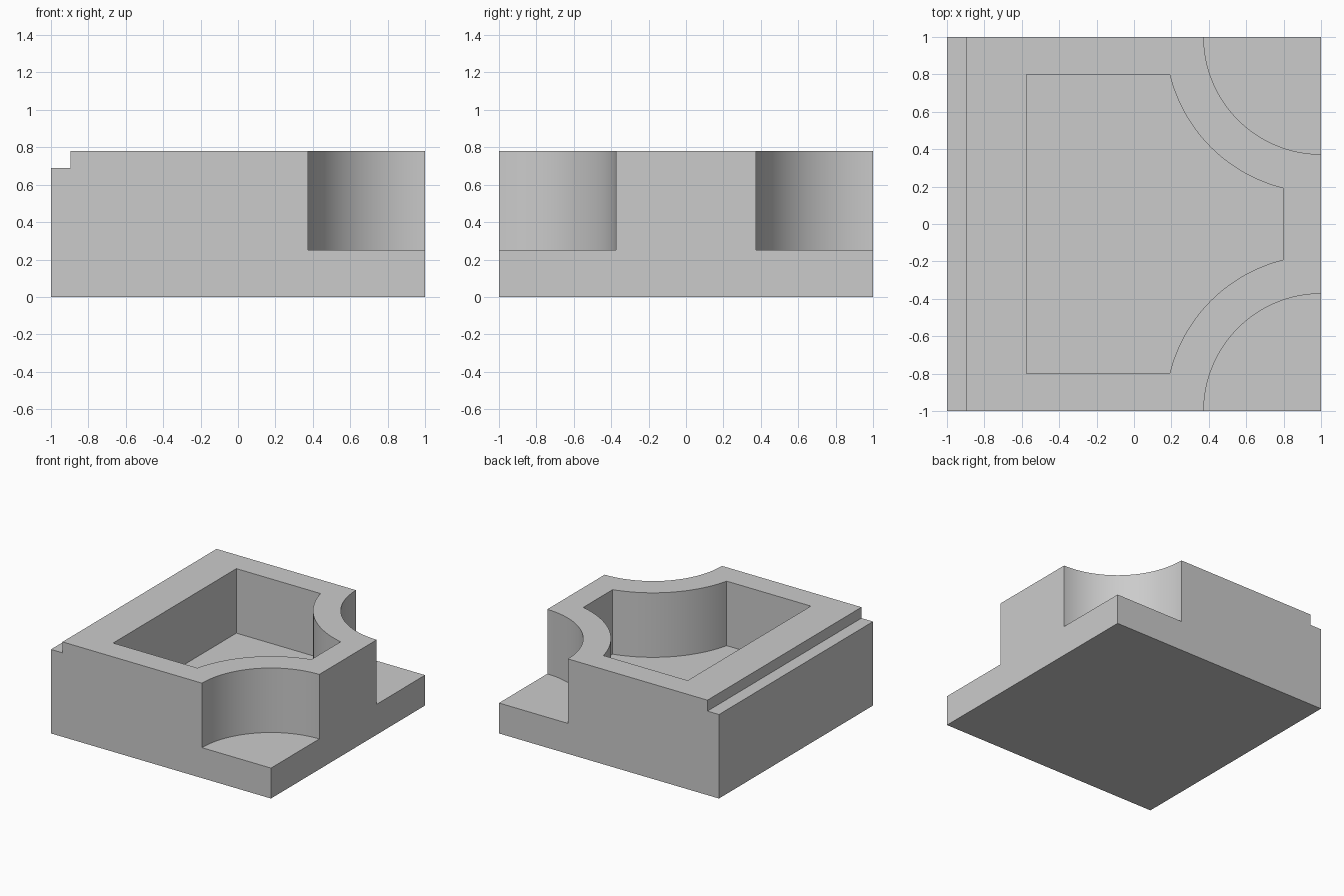
import bpy, bmesh, math
from mathutils import Vector

if "Cube" in bpy.data.objects:
    bpy.data.objects.remove(bpy.data.objects["Cube"], do_unlink=True)

HEIGHT, FLOOR = 0.78, 0.25
STEP_X, STEP_Z = -0.895, 0.69
CORNER_R, POCKET_R = 0.627, 0.834
WALL, POCKET_X = 0.8, -0.575

grey = bpy.data.materials.new("plain grey")
grey.use_nodes = True
colour = (0.6, 0.6, 0.6, 1)
grey.diffuse_color = colour
grey.node_tree.nodes["Principled BSDF"].inputs["Base Color"].default_value = colour


def prism(name, outline, offset):
    """Extrude a closed outline of points along an offset."""
    bm = bmesh.new()
    face = bm.faces.new([bm.verts.new(p) for p in outline])
    extruded = bmesh.ops.extrude_face_region(bm, geom=[face])["geom"]
    moved = [v for v in extruded if isinstance(v, bmesh.types.BMVert)]
    bmesh.ops.translate(bm, verts=moved, vec=Vector(offset))
    bmesh.ops.recalc_face_normals(bm, faces=bm.faces)
    mesh = bpy.data.meshes.new(name)
    bm.to_mesh(mesh)
    bm.free()
    mesh.materials.append(grey)
    obj = bpy.data.objects.new(name, mesh)
    bpy.context.collection.objects.link(obj)
    return obj


def arc(side, radius, start, end, steps=48):
    """Points around the corner at (1, side), angles measured from -x."""
    angles = [start + (end - start) * i / steps for i in range(steps + 1)]
    return [(1 - radius * math.cos(a), side * (1 - radius * math.sin(a)), FLOOR)
            for a in angles]


# Block with a step along its right edge
section = [(-1, 0), (1, 0), (1, HEIGHT), (STEP_X, HEIGHT), (STEP_X, STEP_Z), (-1, STEP_Z)]
block = prism("block", [(x, -1, z) for x, z in section], (0, 2, 0))

# Round corner notches
cutters = []
for side, label in ((-1, "front"), (1, "back")):
    rim = arc(side, CORNER_R, -0.3, math.pi / 2 + 0.3, 72)
    outside = [(1.4, side * 1.4, FLOOR)]
    cutters.append(prism(label + "_notch_cutter", rim + outside, (0, 0, 1)))

# Pocket whose walls follow the notches
gap = math.asin((1 - WALL) / POCKET_R)
back_arc = arc(1, POCKET_R, gap, math.pi / 2 - gap)
front_arc = arc(-1, POCKET_R, math.pi / 2 - gap, gap)
pocket = [(POCKET_X, -WALL, FLOOR), (POCKET_X, WALL, FLOOR)] + back_arc + front_arc
cutters.append(prism("pocket_cutter", pocket, (0, 0, 1)))

# Cut, then remove the helpers
for cutter in cutters:
    cut = block.modifiers.new(cutter.name, "BOOLEAN")
    cut.operation = "DIFFERENCE"
    cut.solver = "EXACT"
    cut.object = cutter
bpy.context.view_layer.objects.active = block
block.select_set(True)
for cutter in cutters:
    bpy.ops.object.modifier_apply(modifier=cutter.name)
for cutter in cutters:
    bpy.data.objects.remove(cutter, do_unlink=True)

bpy.ops.object.shade_smooth_by_angle(angle=math.radians(30))
